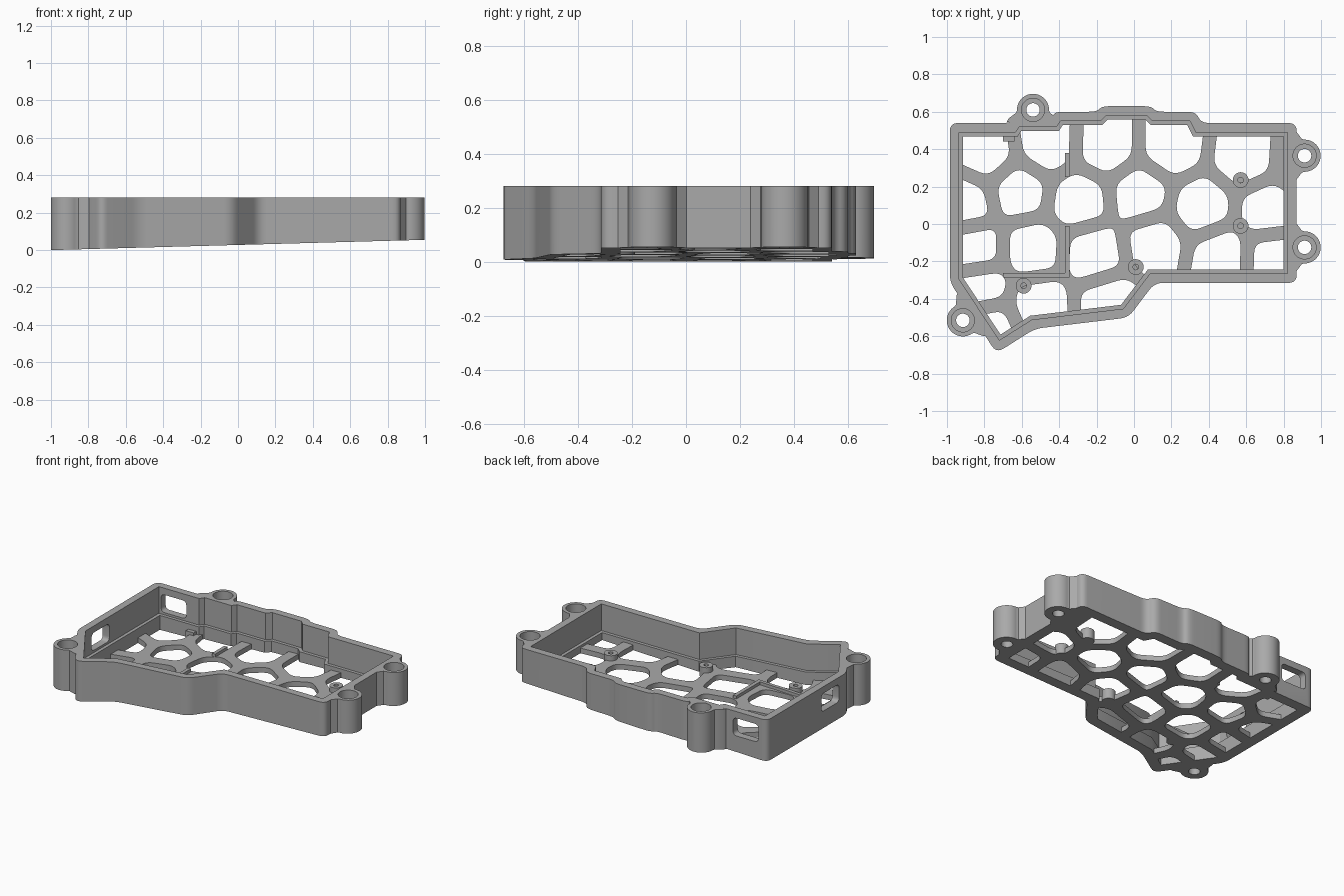
import bpy, bmesh, math
from mathutils import Vector

if "Cube" in bpy.data.objects:
    bpy.data.objects.remove(bpy.data.objects["Cube"])

TOP, LEDGE, FLOOR = 0.28, 0.10, 0.035
WALL, LIP = 0.05, 0.072

grey = bpy.data.materials.new("plain grey")
grey.use_nodes = True
grey.diffuse_color = (0.4, 0.4, 0.4, 1)
grey.node_tree.nodes["Principled BSDF"].inputs["Base Color"].default_value = (0.4, 0.4, 0.4, 1)


def base(x):
    """Height of the sloping underside."""
    return 0.0275 * (x + 1)


def prism(name, loops, low, high, place=lambda u, v, w: (u, v, w)):
    """Extrude outlines between two heights, each a number or a function of x."""
    bm = bmesh.new()
    for pts in loops:
        ends = []
        for h in (low, high):
            ends.append([bm.verts.new(place(p[0], p[1], h(p[0]) if callable(h) else h)) for p in pts])
        bm.faces.new(ends[0])
        bm.faces.new(ends[1])
        for i in range(len(pts)):
            bm.faces.new((ends[0][i - 1], ends[0][i], ends[1][i], ends[1][i - 1]))
    bmesh.ops.recalc_face_normals(bm, faces=bm.faces)
    mesh = bpy.data.meshes.new(name)
    bm.to_mesh(mesh)
    bm.free()
    mesh.materials.append(grey)
    ob = bpy.data.objects.new(name, mesh)
    bpy.context.collection.objects.link(ob)
    return ob


def combine(ob, tool, operation="DIFFERENCE"):
    tool.hide_render = True
    mod = ob.modifiers.new("cut", "BOOLEAN")
    mod.operation, mod.solver, mod.object = operation, "EXACT", tool
    bpy.context.view_layer.objects.active = ob
    bpy.ops.object.modifier_apply(modifier=mod.name)
    bpy.data.objects.remove(tool)


def smooth(ob):
    bpy.ops.object.select_all(action="DESELECT")
    ob.select_set(True)
    bpy.context.view_layer.objects.active = ob
    bpy.ops.object.shade_smooth_by_angle(angle=math.radians(30))


def circle(c, r, n=40):
    return [(c[0] + r * math.cos(2 * math.pi * i / n), c[1] + r * math.sin(2 * math.pi * i / n)) for i in range(n)]


def box(x0, x1, y0, y1):
    return [(x0, y0), (x1, y0), (x1, y1), (x0, y1)]


def rounded(pts, r, steps=5):
    """Replace each corner with a short curve."""
    pts, out = [Vector(p) for p in pts], []
    for i, p in enumerate(pts):
        ends = []
        for q in (pts[i - 1], pts[(i + 1) % len(pts)]):
            d = q - p
            ends.append(p + d.normalized() * min(r, 0.45 * d.length))
        for k in range(steps + 1):
            t = k / steps
            out.append(ends[0] * (1 - t) ** 2 + p * 2 * t * (1 - t) + ends[1] * t * t)
    return out


def inset(pts, t):
    """Mitred inward offset of a clockwise outline."""
    pts, out = [Vector(p) for p in pts], []
    for i, p in enumerate(pts):
        a, b = (p - pts[i - 1]).normalized(), (pts[(i + 1) % len(pts)] - p).normalized()
        m, n = Vector((a.y, -a.x)), Vector((b.y, -b.x))
        out.append(p + (m + n) * t / (1 + m.dot(n)))
    return out


def cell(seed, seeds, gap):
    """Polygon of points nearer to this seed than any other, shrunk by the gap."""
    poly = [Vector(p) for p in box(seed.x - 0.3, seed.x + 0.3, seed.y - 0.3, seed.y + 0.3)]
    for other in seeds:
        if other is seed:
            continue
        d = (other - seed).normalized()
        limit = d.dot((other + seed) / 2) - gap
        out = []
        for i, p in enumerate(poly):
            q = poly[i - 1]
            sp, sq = d.dot(p) - limit, d.dot(q) - limit
            if sp * sq < 0:
                out.append(q + (p - q) * sq / (sq - sp))
            if sp <= 0:
                out.append(p)
        poly = out
    return [p for i, p in enumerate(poly) if (p - poly[i - 1]).length > 0.01]


# Case outline, clockwise from the back left corner
outline = [(-.985, .54), (-.66, .54), (-.64, .57), (-.44, .57), (-.42, .6), (-.2, .6),
           (-.17, .63), (.09, .63), (.12, .6), (.33, .6), (.36, .54), (.87, .54),
           (.87, -.315), (.11, -.315), (-.03, -.5), (-.53, -.56), (-.735, -.69), (-.985, -.31)]
# Screw bosses: centre and outward direction
bosses = [((-.54, .61), (0, 1)), ((.912, .365), (1, 0)), ((.912, -.125), (1, 0)), ((-.915, -.515), (-.84, -.55))]

# Outer wall with bosses and their flared roots
wall = prism("case_wall", [rounded(outline, .045)], -.1, TOP)
for c, n in bosses:
    c, n = Vector(c), Vector(n).normalized()
    s = Vector((-n.y, n.x))
    flare = [c - n * .065 + s * .14, c - n * .045 + s * .13, c - n * .015 + s * .09, c + n * .02 + s * .079,
             c + n * .02 - s * .079, c - n * .015 - s * .09, c - n * .045 - s * .13, c - n * .065 - s * .14]
    combine(wall, prism("flare", [flare], -.1, TOP), "UNION")
    combine(wall, prism("boss", [circle(c, .086)], -.1, TOP), "UNION")

# Cavity with an inner ledge, then the sloping underside
combine(wall, prism("upper_cavity", [inset(outline, WALL)], LEDGE, 1))
combine(wall, prism("lower_cavity", [inset(outline, LIP)], -1, LEDGE + .05))
combine(wall, prism("underside", [box(-2, 2, -2, 2)], -1, base))

# Counterbored screw holes
for c, n in bosses:
    combine(wall, prism("bore", [circle(c, .062)], .1, 1))
    combine(wall, prism("screw_hole", [circle(c, .036)], -1, 1))

# Port openings in the back and left walls
combine(wall, prism("back_port", [rounded(box(-.92, -.73, .115, .235), .03)], .4, .7, lambda u, v, w: (u, w, v)))
combine(wall, prism("side_port", [rounded(box(-.23, -.04, .115, .235), .03)], -1.1, -.88, lambda u, v, w: (w, u, v)))
smooth(wall)

# Floor with irregular honeycomb openings; the last seed only holds back its neighbours
seeds = [Vector(p) for p in [
    (-.79, .37), (-.47, .42), (-.15, .41), (.2, .41), (.59, .36),
    (-.9, .12), (-.62, .18), (-.29, .13), (.03, .16), (.36, .09), (.72, .07),
    (-.85, -.14), (-.55, -.14), (-.21, -.16), (.11, -.11), (.46, -.17), (.75, -.18),
    (-.82, -.34), (-.51, -.43), (-.13, -.42), (-.78, -.55), (.93, .34)]]
floor = prism("honeycomb_floor", [inset(outline, LIP - .001)], base, lambda x: base(x) + FLOOR)
holes = [rounded(cell(s, seeds, .037), .05) for s in seeds[:-1]]
combine(floor, prism("openings", holes, -1, 1))
smooth(floor)

# Low ribs around the battery bay
ribs = [box(-.37, -.345, -.285, -.01), box(-.7, -.37, -.285, -.262),
        box(-.37, -.345, .25, .38), box(-.7, -.64, .44, .5)]
for i, rib in enumerate(ribs):
    prism("bay_rib_%d" % (i + 1), [rib], base, lambda x: base(x) + FLOOR + .02)

# Board standoffs
for i, c in enumerate([(.57, .235), (.57, -.01), (.01, -.23), (-.59, -.33)]):
    post = prism("standoff_%d" % (i + 1), [circle(c, .042, 28)], base, lambda x: base(x) + FLOOR + .035)
    combine(post, prism("pilot_hole", [circle(c, .015, 16)], base(c[0]) + .02, 1))
    smooth(post)
